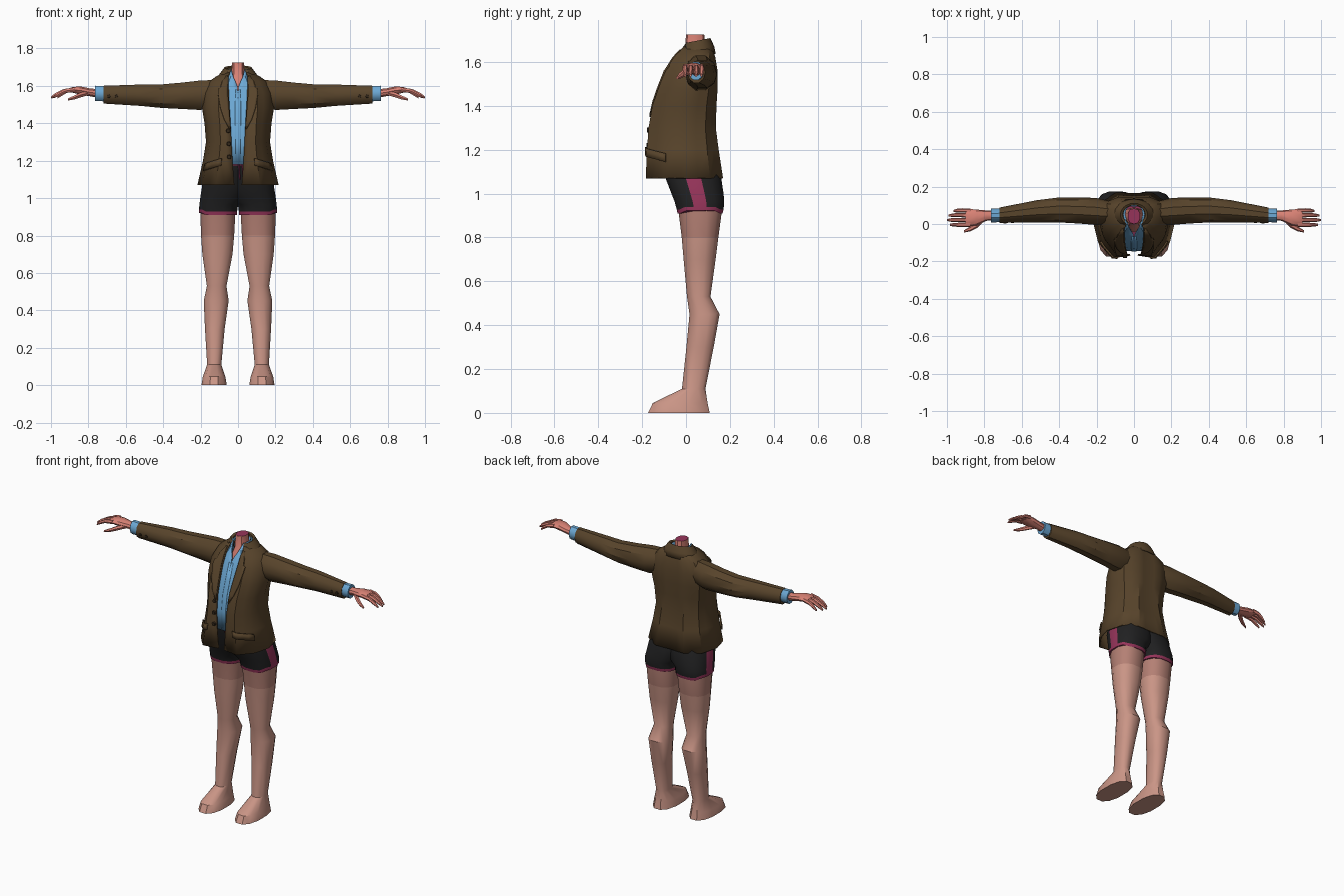
import bpy, bmesh, math
from mathutils import Vector, Matrix

if "Cube" in bpy.data.objects:
    bpy.data.objects.remove(bpy.data.objects["Cube"])


def material(name, rgb):
    m = bpy.data.materials.new(name)
    lin = [((c / 255 + 0.055) / 1.055) ** 2.4 if c > 10 else c / 255 / 12.92 for c in rgb]
    m.diffuse_color = (*lin, 1)
    m.use_nodes = True
    m.node_tree.nodes["Principled BSDF"].inputs["Base Color"].default_value = m.diffuse_color
    return m


BROWN = material("brown cloth", (88, 68, 43))
DARK = material("dark brown button", (52, 40, 27))
BLUE = material("blue shirt", (108, 168, 212))
BLACK = material("black cloth", (33, 33, 34))
PINK = material("magenta trim", (150, 52, 90))
LEG = material("leg skin", (202, 149, 134))
THIGH = material("upper thigh skin", (180, 128, 116))
HAND = material("hand skin", (217, 130, 117))


def finish(name, bm, mats, mirror=False, thick=0, rule=None):
    bmesh.ops.recalc_face_normals(bm, faces=bm.faces)
    if rule:
        for f in bm.faces:
            f.material_index = rule(f.calc_center_median(), f.normal)
    me = bpy.data.meshes.new(name)
    bm.to_mesh(me)
    bm.free()
    for m in mats:
        me.materials.append(m)
    ob = bpy.data.objects.new(name, me)
    bpy.context.collection.objects.link(ob)
    if mirror:
        md = ob.modifiers.new("mirror", 'MIRROR')
        md.merge_threshold = 0.0005
    if thick:
        md = ob.modifiers.new("thickness", 'SOLIDIFY')
        md.thickness, md.offset = thick, 0
    bpy.ops.object.select_all(action='DESELECT')
    ob.select_set(True)
    bpy.context.view_layer.objects.active = ob
    bpy.ops.object.shade_smooth_by_angle(angle=math.radians(35))
    return ob


def skin(bm, rings, closed=True):
    """Bridge rows of points; closed rows also get end caps."""
    vs = [[bm.verts.new(p) for p in r] for r in rings]
    n = len(vs[0])
    for a, b in zip(vs, vs[1:]):
        for i in range(n if closed else n - 1):
            j = (i + 1) % n
            bm.faces.new((a[i], a[j], b[j], b[i]))
    if closed:
        bm.faces.new(vs[0])
        bm.faces.new(vs[-1])


def box_ring(z, x0, x1, y0, y1, n=12, power=0.85):
    """Rounded horizontal ring filling the given bounds."""
    pts = []
    for i in range(n):
        a = 2 * math.pi * (i + 0.5) / n
        c, s = math.cos(a), math.sin(a)
        pts.append(((x0 + x1) / 2 + (x1 - x0) / 2 * math.copysign(abs(c) ** power, c),
                    (y0 + y1) / 2 + (y1 - y0) / 2 * math.copysign(abs(s) ** power, s), z))
    return pts


def arm_ring(x, y, z, ry, rz, n=10):
    """Upright ring across the arm direction."""
    return [(x, y + ry * math.cos(2 * math.pi * i / n), z + rz * math.sin(2 * math.pi * i / n)) for i in range(n)]


def upright(name, rows, mats, mirror=True, n=12, rule=None):
    bm = bmesh.new()
    skin(bm, [box_ring(*r, n=n) for r in rows])
    return finish(name, bm, mats, mirror, rule=rule)


def along_arm(name, rows, mat, n=10):
    bm = bmesh.new()
    skin(bm, [arm_ring(*r, n=n) for r in rows])
    return finish(name, bm, [mat], True)


# Half torso rows: height, front gap, edge y, front y, side x, side y, back y
COAT = [(1.07, .02, -.165, -.18, .213, 0, .165), (1.2, .03, -.165, -.174, .183, 0, .145),
        (1.3, .035, -.163, -.167, .167, 0, .132), (1.4, .04, -.145, -.15, .175, .01, .135),
        (1.48, .045, -.115, -.122, .188, .03, .14), (1.56, .05, -.08, -.09, .185, .05, .14),
        (1.62, .05, -.048, -.052, .155, .06, .13), (1.65, .05, -.022, -.025, .11, .06, .12),
        (1.67, .045, -.005, -.005, .07, .06, .11)]
SHIRT = [(1.18, 0, -.142, -.138, .12, 0, .1), (1.3, 0, -.142, -.135, .12, 0, .1),
         (1.4, 0, -.127, -.12, .13, 0, .1), (1.48, 0, -.1, -.095, .13, .02, .1),
         (1.56, 0, -.073, -.07, .12, .03, .1), (1.6, .004, -.055, -.05, .1, .04, .1),
         (1.65, .026, -.022, -.02, .065, .05, .1), (1.688, .036, .005, .012, .05, .05, .1)]


def torso_point(table, z, t):
    """Point at height z; t runs 0 (front edge) to 6 (middle of back)."""
    z = max(table[0][0], min(table[-1][0], z))
    k = next(i for i in range(len(table) - 1) if z <= table[i + 1][0])
    a, b = table[k], table[k + 1]
    u = (z - a[0]) / (b[0] - a[0])
    _, g, ye, yf, xs, ys, yb = [p + (q - p) * u for p, q in zip(a, b)]
    pts = [(g, ye), (max(.55 * xs, g + .01), yf), (.88 * xs, .55 * yf + .45 * ys), (xs, ys),
           (.87 * xs, .35 * ys + .65 * yb), (.45 * xs, yb), (0, yb - .004)]
    i = min(int(t), 5)
    p, q = Vector(pts[i]), Vector(pts[i + 1])
    p = p.lerp(q, t - i)
    return Vector((p.x, p.y, z))


def torso(name, table, mat):
    bm = bmesh.new()
    skin(bm, [[torso_point(table, r[0], i / 2) for i in range(13)] for r in table], False)
    return finish(name, bm, [mat], True, .008)


def patch(name, table, rows, mat, off=.01, slope=0, n=5, thick=.008):
    """Cloth piece lying on the torso; rows are height, start t, end t."""
    bm, rings = bmesh.new(), []
    for z, t0, t1 in rows:
        ring = []
        for i in range(n):
            t = t0 + (t1 - t0) * i / (n - 1)
            p = torso_point(table, z - slope * (t - t0), t)
            d = Vector((p.x, p.y - .03, 0)).normalized()
            ring.append(p + d * off)
        rings.append(ring)
    skin(bm, rings, False)
    return finish(name, bm, [mat], True, thick)


# Jacket and shirt
torso("jacket_body", COAT, BROWN)
torso("shirt", SHIRT, BLUE)
patch("shirt_placket", SHIRT, [(1.19, 0, .2), (1.3, 0, .2), (1.4, 0, .2), (1.48, 0, .2), (1.58, 0, .2)],
      BLUE, .004, 0, 3, .004)
patch("jacket_lapel", COAT, [(1.37, 0, .1), (1.42, 0, .5), (1.48, 0, .75), (1.56, 0, .98), (1.585, 0, 1.05),
                             (1.59, 0, .8), (1.62, 0, .8), (1.655, 0, .8)], BROWN)
patch("pocket_flap", COAT, [(1.175, .75, 2.1), (1.213, .75, 2.1)], BROWN, .012, .022)

# Turned-down jacket collar
bm = bmesh.new()
rings = []
for z, rx, ry in ((1.625, .125, .083), (1.66, .098, .076), (1.695, .072, .06), (1.69, .062, .053), (1.65, .056, .05)):
    angles = [math.radians(-58 + 148 * i / 9) for i in range(10)]
    rings.append([(rx * math.cos(a) if i < 9 else 0, .05 + ry * math.sin(a), z + .012 * math.sin(a))
                  for i, a in enumerate(angles)])
skin(bm, rings, False)
finish("jacket_collar", bm, [BROWN], True, .005)

# Sleeves and shirt cuffs
along_arm("jacket_sleeve", [(.12, .06, 1.56, .06, .075), (.2, .067, 1.55, .072, .083), (.3, .073, 1.547, .07, .074),
                            (.41, .075, 1.545, .066, .066), (.52, .068, 1.55, .059, .06),
                            (.72, .047, 1.553, .041, .05)], BROWN)
along_arm("shirt_cuff", [(.7, .047, 1.557, .036, .042), (.765, .045, 1.56, .037, .043)], BLUE)


def buttons(name, centres, r, mirror):
    bm = bmesh.new()
    for c in centres:
        bmesh.ops.create_cone(bm, cap_ends=True, segments=8, radius1=r, radius2=r * .8, depth=.014,
                              matrix=Matrix.Translation(c) @ Matrix.Rotation(math.pi / 2, 4, 'X'))
    finish(name, bm, [DARK], mirror)


front = [torso_point(COAT, z, .25) for z in (1.36, 1.29, 1.22)]
buttons("front_buttons", [(-p.x, p.y - .007, p.z) for p in front], .013, False)
buttons("sleeve_buttons", [(.65, .012, 1.545), (.69, .009, 1.545)], .01, True)

# Hands: palm, four fingers and thumb
along_arm("palm", [(.75, .046, 1.56, .026, .024), (.79, .045, 1.565, .028, .022), (.84, .035, 1.575, .042, .023),
                   (.885, .034, 1.579, .047, .016), (.9, .034, 1.578, .044, .01)], HAND)
for k, (y, tip) in enumerate(((.07, .965), (.046, .992), (.021, 1.0), (-.004, .985))):
    x0, d = .875, tip - .875
    along_arm("finger_%d" % (k + 1), [(x0, y, 1.58, .012, .013), (x0 + d * .45, y * 1.04, 1.573, .0115, .012),
                                     (x0 + d * .8, y * 1.02, 1.553, .01, .011),
                                     (tip, y, 1.538, .005, .006)], HAND, 6)
along_arm("thumb", [(.8, .03, 1.562, .015, .014), (.84, -.005, 1.552, .017, .015), (.875, -.026, 1.538, .013, .012),
                    (.91, -.04, 1.527, .006, .006)], HAND, 6)

# Neck with coloured cap
upright("neck", [(1.55, -.06, .06, -.045, .09), (1.6, -.05, .05, -.035, .09), (1.65, -.036, .036, -.006, .09),
                 (1.725, -.034, .034, 0, .083)], [HAND, PINK], False, 10,
        lambda c, n: 1 if n.z > .9 else 0)

# Legs and feet
upright("leg", [(1.0, .012, .2, -.05, .16), (.91, .012, .204, -.036, .165), (.8, .018, .2, -.022, .15),
                (.7, .027, .193, -.013, .137), (.53, .06, .168, .003, .113), (.45, .048, .185, .014, .155),
                (.3, .07, .178, .0, .128), (.11, .088, .166, -.02, .09), (.045, .066, .19, -.155, .102),
                (0, .058, .197, -.177, .112)], [LEG, THIGH], True, 12,
        lambda c, n: 1 if c.z > .8 else 0)

# Shorts with hem trim, waistband and side stripe
bm = bmesh.new()
skin(bm, [box_ring(*r, n=16, power=.8) for r in (
    (1.2, -.07, .145, -.128, .11), (1.175, -.07, .15, -.125, .12), (1.07, -.065, .193, -.095, .163),
    (1.0, -.045, .204, -.068, .173), (.965, -.002, .208, -.054, .176), (.928, .003, .21, -.044, .173),
    (.91, .004, .21, -.04, .168))])
for v in bm.verts:  # hem rises at the side slit
    if v.co.z < .94 and v.co.x > .19:
        v.co.z += .012
bm.normal_update()
finish("shorts", bm, [BLACK, PINK], True,
       rule=lambda c, n: 1 if c.z < .935 or c.z > 1.18 or (c.x > .15 and abs(c.y - (.06 - (c.z - 1) * .25)) < .014) else 0)

# Drawstring
bm = bmesh.new()
for x, z in ((.004, 1.1), (.022, 1.125)):
    skin(bm, [box_ring(1.195, x - .005, x + .005, -.142, -.13, 6), box_ring(z, x, x + .01, -.128, -.114, 6)])
finish("drawstring", bm, [PINK])
